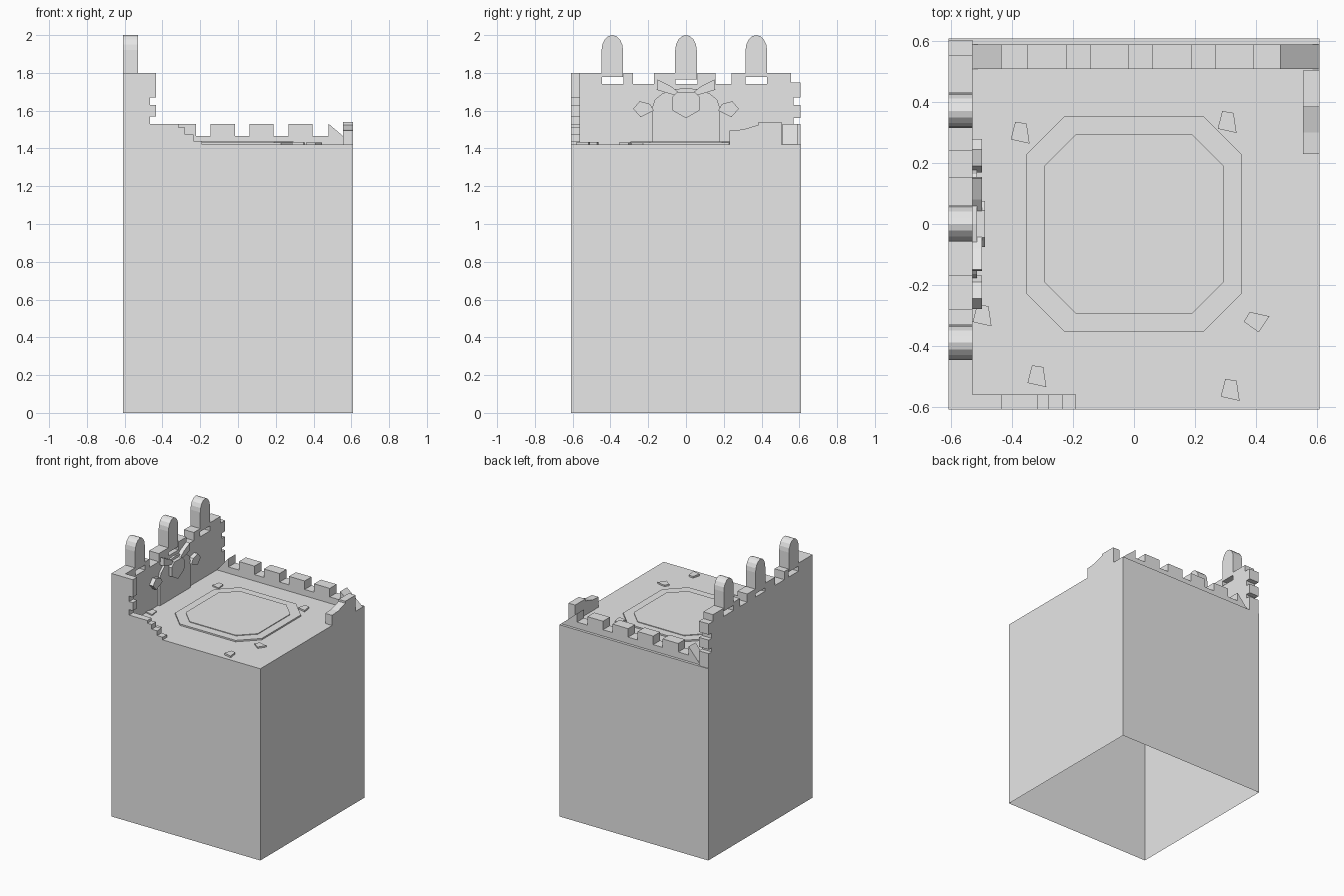
import bpy, bmesh, math, random
from mathutils import Vector

if "Cube" in bpy.data.objects:
    bpy.data.objects.remove(bpy.data.objects["Cube"], do_unlink=True)

stone = bpy.data.materials.new("grey_stone")
stone.use_nodes = True
GREY = (0.8, 0.8, 0.8, 1)
stone.diffuse_color = GREY
stone.node_tree.nodes["Principled BSDF"].inputs["Base Color"].default_value = GREY

H = 0.61      # half width of the block
DECK = 1.42   # height of the roof deck


def finish(name, bm):
    mesh = bpy.data.meshes.new(name)
    bm.to_mesh(mesh)
    bm.free()
    mesh.materials.append(stone)
    obj = bpy.data.objects.new(name, mesh)
    bpy.context.collection.objects.link(obj)
    return obj


def prism(name, outline, axis, lo, hi):
    """Extrude a 2D outline along an axis; the outline uses the other two axes in order."""
    place = {"x": lambda a, b: (lo, a, b), "y": lambda a, b: (a, lo, b), "z": lambda a, b: (a, b, lo)}[axis]
    push = Vector([(hi - lo) * (axis == c) for c in "xyz"])
    bm = bmesh.new()
    face = bm.faces.new([bm.verts.new(place(a, b)) for a, b in outline])
    out = bmesh.ops.extrude_face_region(bm, geom=[face])["geom"]
    bmesh.ops.translate(bm, vec=push, verts=[v for v in out if isinstance(v, bmesh.types.BMVert)])
    if face.is_valid and not any(len(e.link_faces) > 1 for e in face.edges):
        bm.faces.new(face.verts)
    bmesh.ops.holes_fill(bm, edges=bm.edges[:])
    bmesh.ops.recalc_face_normals(bm, faces=bm.faces[:])
    return finish(name, bm)


def crenellated(start, end, low, high, merlons):
    """Top line of a battlement, running from start to end."""
    line = [(start, low)]
    for a, b in merlons:
        line += [(a, low), (a, high), (b, high), (b, low)]
    line.append((end, low))
    return [p for i, p in enumerate(line) if i == 0 or p != line[i - 1]]


def rect(a, b, c, d):
    return [(a, c), (b, c), (b, d), (a, d)]


# Main block, a shell open underneath
bm = bmesh.new()
low = [bm.verts.new((x * H, y * H, 0)) for x, y in ((-1, -1), (1, -1), (1, 1), (-1, 1))]
top = [bm.verts.new((v.co.x, v.co.y, DECK)) for v in low]
for i in range(4):
    j = (i + 1) % 4
    bm.faces.new((low[i], low[j], top[j], top[i]))
bm.faces.new(top)
finish("block", bm)

# Raised octagon on the deck
def octagon(r, c):
    return [(r, -c), (r, c), (c, r), (-c, r), (-r, c), (-r, -c), (-c, -r), (c, -r)]

prism("octagon_base", octagon(0.355, 0.228), "z", DECK, 1.431)
prism("octagon_inner", octagon(0.295, 0.19), "z", 1.431, 1.436)

# Tall wall with merlons and a toothed broken end
tall = crenellated(-H, 0.555, 1.74, 1.80, [
    (-H, -0.445), (-0.33, -0.28), (-0.17, -0.055), (0.06, 0.155), (0.24, 0.315), (0.43, 0.555)])
tall = tall[1:]
teeth = [(0.555, 1.75), (0.605, 1.75), (0.605, 1.67), (0.57, 1.67), (0.57, 1.63),
         (0.605, 1.63), (0.605, 1.56), (0.57, 1.56), (0.57, 1.53), (0.605, 1.53)]
tall[-1:] = teeth
prism("tall_wall", [(-H, DECK)] + tall + [(0.605, DECK)], "x", -H, -0.53)

# Round-topped finials above the tall wall
for y, base in ((-0.39, 1.777), (0.0, 1.765), (0.372, 1.777)):
    r = 0.057
    arc = [(y + r * math.cos(t * math.pi / 8), 1.92 + 0.08 * math.sin(t * math.pi / 8)) for t in range(9)]
    prism("finial", [(y - r, base), (y + r, base)] + arc, "x", -H, -0.53)

# Front return wall, toothed and stepping down
prism("front_return_wall", [
    (-0.53, DECK), (-0.53, 1.80), (-0.435, 1.80), (-0.435, 1.67), (-0.465, 1.67), (-0.465, 1.63),
    (-0.435, 1.63), (-0.435, 1.57), (-0.465, 1.57), (-0.465, 1.53), (-0.315, 1.53), (-0.315, 1.51),
    (-0.28, 1.51), (-0.28, 1.475), (-0.235, 1.475), (-0.235, 1.44), (-0.19, 1.44), (-0.19, DECK)],
    "y", -H, -0.56)

# Back battlement
merlons = [(-0.53, -0.435)] + [(-0.35 + 0.2055 * i, -0.222 + 0.2055 * i) for i in range(4)] + [(0.48, H)]
line = crenellated(-0.53, H, 1.467, 1.53, merlons)[1:-1]
prism("back_battlement", [(-0.53, DECK)] + line[1:-1] + [(H, DECK)], "y", 0.51, 0.59)

# Broken stub of the side battlement
prism("side_stub", [(0.23, DECK), (0.23, 1.495), (0.30, 1.50), (0.385, 1.525), (0.385, 1.54),
                    (0.505, 1.54), (0.505, DECK)], "x", 0.555, H)

# Arched doorway trim on the inner face of the tall wall
def arch(w, spring, rise):
    return [(w * math.cos(t * math.pi / 8), spring + rise * math.sin(t * math.pi / 8)) for t in range(9)]

prism("door_panel", [(-0.178, DECK)] + arch(0.178, 1.62, 0.10)[::-1] + [(0.178, DECK)], "x", -0.53, -0.515)

# Relief ornament above the door
prism("ornament_shield", [(0, 1.56), (0.07, 1.60), (0.075, 1.67), (0.045, 1.70), (-0.045, 1.70),
                          (-0.075, 1.67), (-0.07, 1.60)], "x", -0.53, -0.49)
for s in (-1, 1):
    prism("ornament_horn", [(s * 0.03, 1.69), (s * 0.07, 1.685), (s * 0.155, 1.71),
                            (s * 0.15, 1.765), (s * 0.08, 1.73)], "x", -0.53, -0.50)
    prism("ornament_ribbon", [(s * 0.17, 1.60), (s * 0.24, 1.565), (s * 0.28, 1.61),
                              (s * 0.245, 1.65), (s * 0.19, 1.635)], "x", -0.53, -0.50)

# Rubble chips on the deck
random.seed(3)
chip = [(-0.015, 0.036), (0.022, 0.03), (0.032, -0.036), (-0.03, -0.022)]
for x, y, turn in ((-0.375, 0.3, 0), (0.305, 0.335, 0), (0.4, -0.32, 1.2),
                   (-0.32, -0.5, 0), (0.315, -0.545, 0), (-0.5, -0.3, 0)):
    c, s = math.cos(turn), math.sin(turn)
    prism("rubble", [(x + a * c - b * s, y + a * s + b * c) for a, b in chip],
          "z", DECK, DECK + random.uniform(0.008, 0.016))
